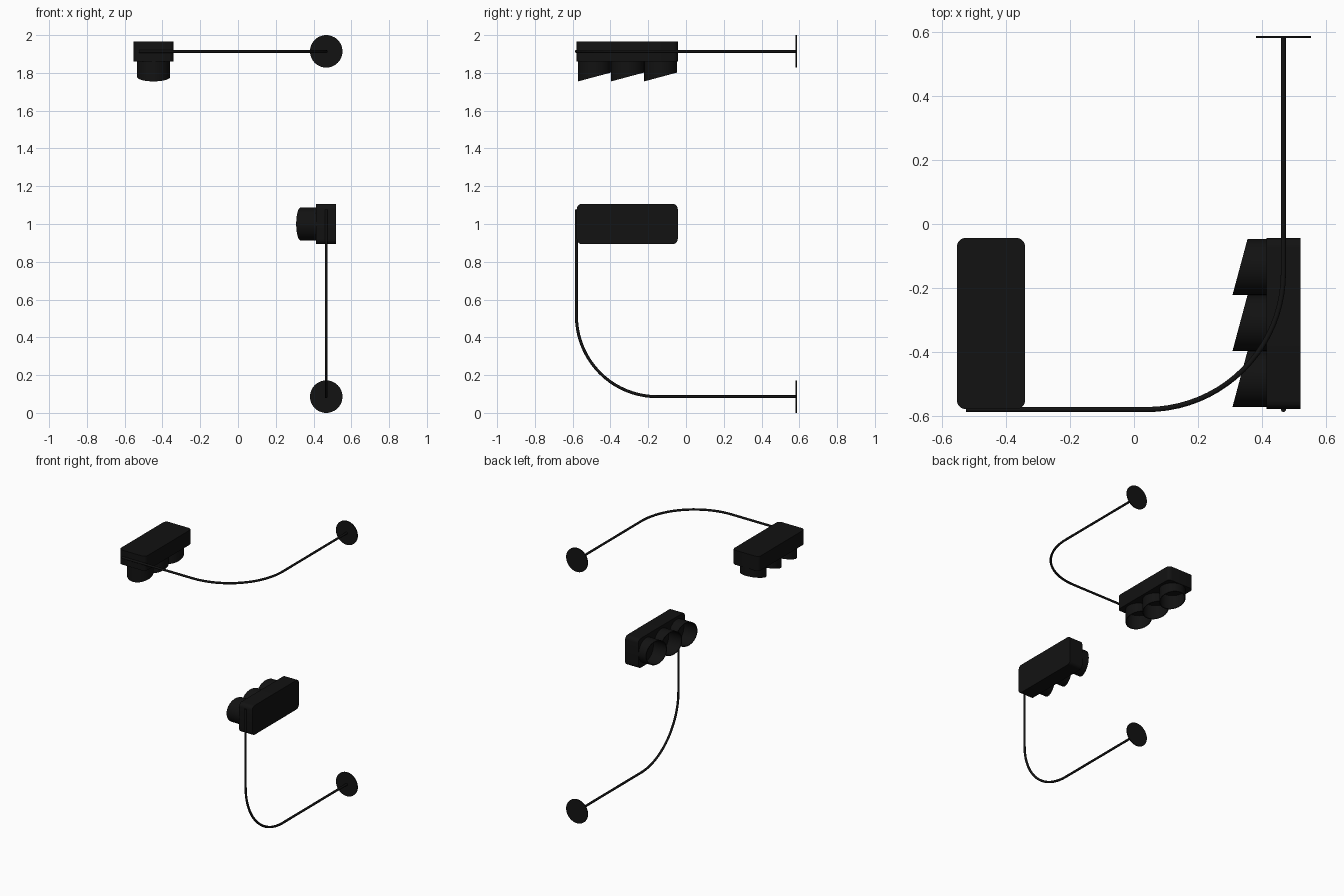
import bpy, bmesh
from math import sin, cos, pi, radians
from mathutils import Matrix

if "Cube" in bpy.data.objects:
    bpy.data.objects.remove(bpy.data.objects["Cube"])

black = bpy.data.materials.new("black_paint")
black.diffuse_color = (0.006, 0.006, 0.006, 1)
black.use_nodes = True
black.node_tree.nodes["Principled BSDF"].inputs["Base Color"].default_value = black.diffuse_color


def finish(ob, M, smooth=True):
    ob.data.materials.append(black)
    ob.matrix_world = M
    if smooth:
        bpy.ops.object.select_all(action='DESELECT')
        ob.select_set(True)
        bpy.context.view_layer.objects.active = ob
        bpy.ops.object.shade_smooth_by_angle(angle=radians(35))


def from_bmesh(name, bm, M):
    bmesh.ops.recalc_face_normals(bm, faces=bm.faces[:])
    me = bpy.data.meshes.new(name)
    bm.to_mesh(me)
    bm.free()
    ob = bpy.data.objects.new(name, me)
    bpy.context.collection.objects.link(ob)
    finish(ob, M)


def housing(name, M):
    # box with four rounded corners, sharp front and back rims
    bm = bmesh.new()
    bmesh.ops.create_cube(bm, size=1, matrix=Matrix.Translation((-0.914, -0.311, 0))
                          @ Matrix.Diagonal((0.213, 0.535, 0.106, 1)))
    edges = [e for e in bm.edges if abs(e.verts[0].co.z - e.verts[1].co.z) > 0.05]
    bmesh.ops.bevel(bm, geom=edges, offset=0.027, segments=5, profile=0.5, affect='EDGES')
    from_bmesh(name, bm, M)


def visor(name, yc, M, n=32, r=0.0875, wall=0.005):
    # hollow tube with a slanted open end, longest on the -y side
    bm = bmesh.new()
    rings = []
    for rad, tip in ((r, 0), (r, 1), (r - wall, 1), (r - wall, 0)):
        ring = []
        for i in range(n):
            a = 2 * pi * i / n
            y = rad * sin(a)
            z = -0.1355 + 0.0235 * y / r if tip else -0.05
            ring.append(bm.verts.new((-0.914 + rad * cos(a), yc + y, z)))
        rings.append(ring)
    for k in range(4):
        p, q = rings[k], rings[(k + 1) % 4]
        for i in range(n):
            j = (i + 1) % n
            bm.faces.new((p[i], p[j], q[j], q[i]))
    from_bmesh(name, bm, M)


def pole(name, M):
    # bent tube: wall run, quarter arc, run along the end of the housing
    R, y0 = 0.427, -0.58
    pts = [(0, 0.585)]
    for i in range(21):
        a = pi / 2 * i / 20
        pts.append((-R + R * cos(a), y0 + R - R * sin(a)))
    pts.append((-0.992, y0))
    cu = bpy.data.curves.new(name, 'CURVE')
    cu.dimensions = '3D'
    cu.bevel_depth = 0.008
    cu.bevel_resolution = 3
    cu.use_fill_caps = True
    sp = cu.splines.new('POLY')
    sp.points.add(len(pts) - 1)
    for p, (x, y) in zip(sp.points, pts):
        p.co = (x, y, 0, 1)
    sp.use_smooth = True
    ob = bpy.data.objects.new(name, cu)
    bpy.context.collection.objects.link(ob)
    finish(ob, M, smooth=False)


def base_plate(name, M):
    # thin round mounting disc
    bm = bmesh.new()
    bmesh.ops.create_cone(bm, cap_ends=True, segments=48, radius1=0.086, radius2=0.086,
                          depth=0.007, matrix=Matrix.Translation((0, 0.5845, 0))
                          @ Matrix.Rotation(pi / 2, 4, 'X'))
    from_bmesh(name, bm, M)


# upper light reaches sideways; lower one is the same light turned a quarter
for tag, z, turn in (("upper", 1.914, 0), ("lower", 0.086, pi / 2)):
    M = Matrix.Translation((0.467, 0, z)) @ Matrix.Rotation(turn, 4, 'Y')
    base_plate(tag + "_base_plate", M)
    pole(tag + "_pole", M)
    housing(tag + "_signal_housing", M)
    for i in range(3):
        visor(f"{tag}_visor_{i + 1}", -0.484 + 0.175 * i, M)
